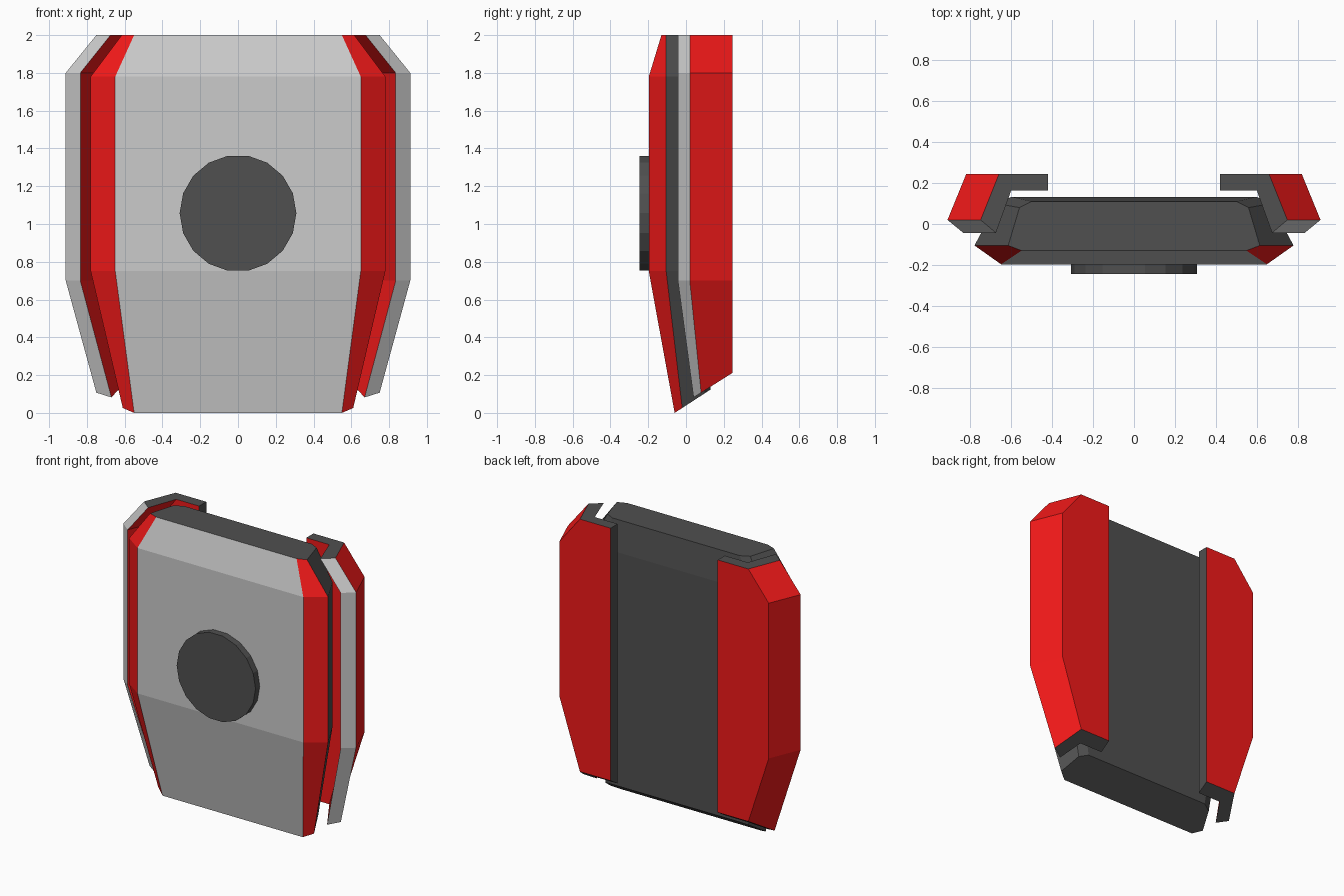
import bpy, bmesh, math

if "Cube" in bpy.data.objects:
    bpy.data.objects.remove(bpy.data.objects["Cube"])


def material(name, rgb):
    m = bpy.data.materials.new(name)
    m.diffuse_color = (*rgb, 1)
    m.use_nodes = True
    m.node_tree.nodes["Principled BSDF"].inputs["Base Color"].default_value = m.diffuse_color
    return m


GREY = material("grey", (0.8, 0.8, 0.8))
RED = material("red", (0.9, 0.01, 0.01))
DARK = material("dark", (0.08, 0.08, 0.08))
MATS = [GREY, RED, DARK]


def loft(name, rings, side_mats, cap_mat=2):
    """Skin stacked rings (bottom to top); side_mats colours each strip."""
    bm = bmesh.new()
    vs = [[bm.verts.new(p) for p in ring] for ring in rings]
    n = len(rings[0])
    for lo, hi in zip(vs, vs[1:]):
        for i in range(n):
            j = (i + 1) % n
            bm.faces.new((lo[i], lo[j], hi[j], hi[i])).material_index = side_mats[i]
    for ring in (vs[0], vs[-1]):
        bm.faces.new(ring).material_index = cap_mat
    bmesh.ops.recalc_face_normals(bm, faces=bm.faces)
    mesh = bpy.data.meshes.new(name)
    bm.to_mesh(mesh)
    bm.free()
    for m in MATS:
        mesh.materials.append(m)
    ob = bpy.data.objects.new(name, mesh)
    bpy.context.collection.objects.link(ob)
    return ob


def level(profile, z):
    return [(x, y, z) for x, y in profile]


def slanted(profile, y0, slope):
    return [(x, y, (y - y0) * slope) for x, y in profile]


def both_sides(half):
    return half + [(-x, y) for x, y in reversed(half)]


# Main body: right half of each section, front to back
body_top = both_sides([(0.55, -0.13), (0.615, -0.105), (0.56, 0.08), (0.50, 0.11)])
body_mid = both_sides([(0.65, -0.197), (0.78, -0.105), (0.67, 0.10), (0.60, 0.133)])
body_low = both_sides([(0.55, -0.06), (0.61, -0.02), (0.56, 0.10), (0.50, 0.13)])
loft("body",
     [slanted(body_low, -0.06, 0.65), level(body_mid, 0.75),
      level(body_mid, 1.78), level(body_top, 2.0)],
     [1, 2, 2, 2, 2, 2, 1, 0])

# Side guards: bent section from outer edge round the inside to the back
guard_top = [(0.75, 0.02), (0.675, -0.043), (0.60, 0.165),
             (0.42, 0.165), (0.42, 0.245), (0.66, 0.245)]
guard_mid = [(0.912, 0.02), (0.835, -0.043), (0.75, 0.165),
             (0.42, 0.165), (0.42, 0.245), (0.82, 0.245)]
guard_low = [(0.75, 0.08), (0.67, 0.04), (0.60, 0.165),
             (0.42, 0.165), (0.42, 0.245), (0.66, 0.245)]
guard = loft("side_guards",
             [slanted(guard_low, -0.09, 0.63), level(guard_mid, 0.7),
              level(guard_mid, 1.8), level(guard_top, 2.0)],
             [0, 1, 1, 2, 1, 1])
guard.modifiers.new("mirror", 'MIRROR')

# Round front disc
bpy.ops.mesh.primitive_cylinder_add(vertices=18, radius=0.309, depth=0.07,
                                    location=(0, -0.21, 1.057),
                                    rotation=(math.pi / 2, 0, math.pi))
disc = bpy.context.object
disc.name = "front_disc"
bpy.ops.object.transform_apply(location=False, rotation=True, scale=False)
# Turn so that corners point sideways and flats face up and down
disc.rotation_euler.y = math.pi / 2
disc.data.materials.append(DARK)
